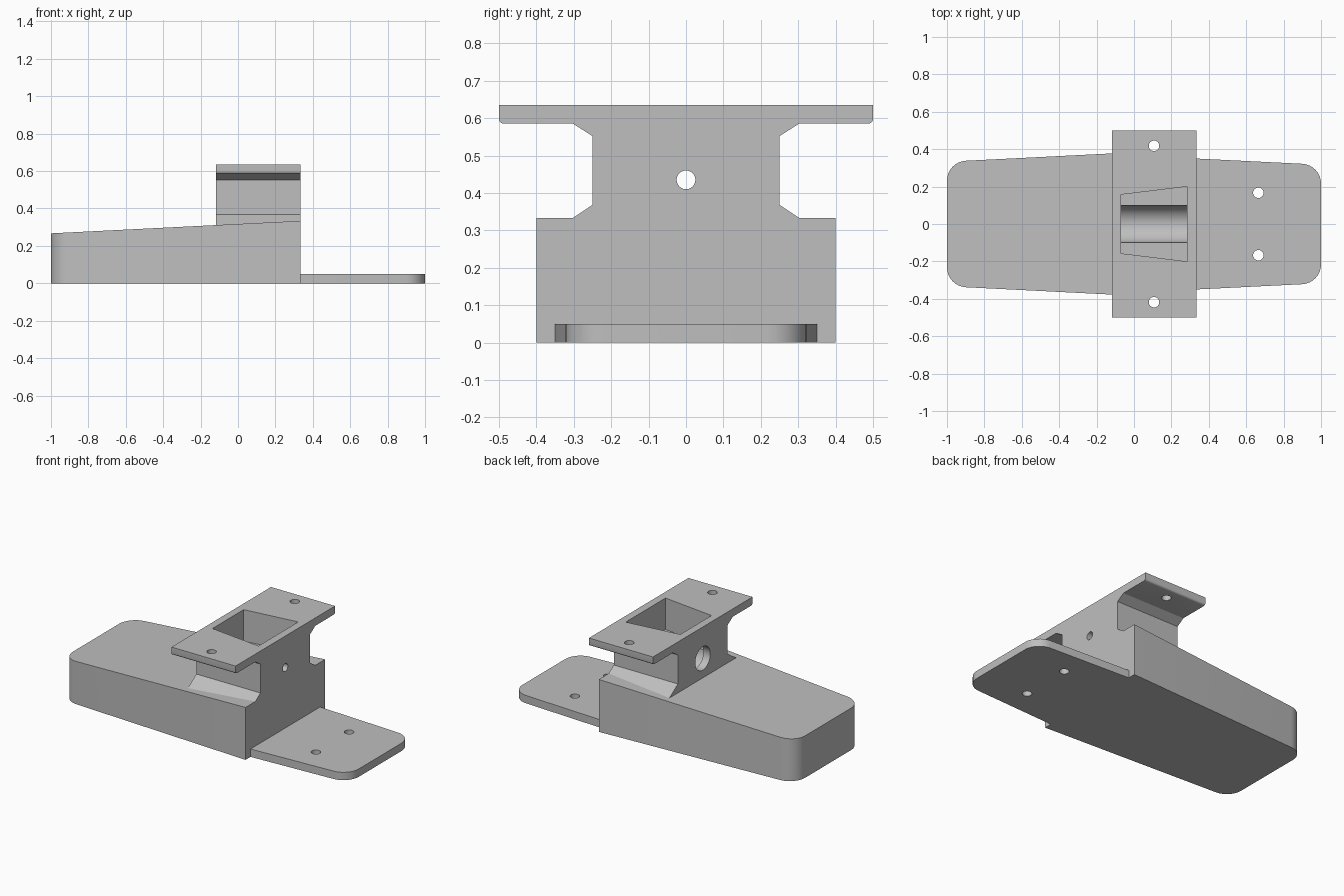
import bpy, bmesh
from mathutils import Matrix

cube = bpy.data.objects.get("Cube")
if cube:
    bpy.data.objects.remove(cube, do_unlink=True)

grey = bpy.data.materials.new("light grey")
grey.use_nodes = True
colour = (0.52, 0.52, 0.52, 1)
grey.diffuse_color = colour
grey.node_tree.nodes["Principled BSDF"].inputs["Base Color"].default_value = colour


def finish(name, bm):
    bmesh.ops.recalc_face_normals(bm, faces=bm.faces)
    mesh = bpy.data.meshes.new(name)
    bm.to_mesh(mesh)
    bm.free()
    mesh.materials.append(grey)
    obj = bpy.data.objects.new(name, mesh)
    bpy.context.collection.objects.link(obj)
    return obj


def prism(name, points, axis, lo, hi, round_if=None, radius=0, segments=8):
    """Extrude a 2D outline along an axis, rounding the chosen long edges."""
    place = (lambda a, b, t: (t, a, b)) if axis == 'X' else (lambda a, b, t: (a, b, t))
    bm = bmesh.new()
    face = bm.faces.new([bm.verts.new(place(a, b, lo)) for a, b in points])
    new = bmesh.ops.extrude_face_region(bm, geom=[face])["geom"]
    bmesh.ops.translate(bm, vec=place(0, 0, hi - lo),
                        verts=[g for g in new if isinstance(g, bmesh.types.BMVert)])
    if round_if:
        edges = [e for e in bm.edges if all(round_if(v.co) for v in e.verts)
                 and abs((e.verts[0].co - e.verts[1].co)[0 if axis == 'X' else 2]) > 0.01]
        bmesh.ops.bevel(bm, geom=edges, offset=radius, segments=segments,
                        profile=0.5, affect='EDGES')
    return finish(name, bm)


def cylinder(name, axis, radius, centre, length, sides=48):
    bm = bmesh.new()
    turn = Matrix.Rotation(1.5707963, 4, 'Y') if axis == 'X' else Matrix()
    bmesh.ops.create_cone(bm, cap_ends=True, segments=sides, radius1=radius,
                          radius2=radius, depth=length,
                          matrix=Matrix.Translation(centre) @ turn)
    return finish(name, bm)


def combine(target, other, operation):
    mod = target.modifiers.new(operation, 'BOOLEAN')
    mod.operation, mod.solver, mod.object = operation, 'EXACT', other
    bpy.ops.object.select_all(action='DESELECT')
    bpy.context.view_layer.objects.active = target
    target.select_set(True)
    bpy.ops.object.modifier_apply(modifier=mod.name)
    bpy.data.objects.remove(other, do_unlink=True)


def mirrored(half):
    return half + [(-a, b) for a, b in reversed(half)]


STEP, NECK = 0.333, -0.118

# Tapered body with a sloping top and rounded outer corners
body = prism("mounting_bracket",
             [(-1, -0.333), (STEP, -0.4), (STEP, 0.4), (-1, 0.333)], 'Z', 0, 0.2,
             lambda co: co.x < -0.9, 0.1)
for v in body.data.vertices:
    if v.co.z > 0.1:
        v.co.z = 0.267 + (v.co.x + 1) * 0.05

# Thin mounting plate
plate = prism("mounting_plate",
              [(0.25, -0.354), (1, -0.317), (1, 0.317), (0.25, 0.354)], 'Z', 0, 0.05,
              lambda co: co.x > 0.9, 0.1)

# Waisted neck with its top flange
neck = prism("neck_and_flange",
             mirrored([(0.355, 0.298), (0.25, 0.368), (0.25, 0.552),
                       (0.302, 0.585), (0.5, 0.585), (0.5, 0.635)]), 'X', NECK, STEP,
             lambda co: abs(co.y) > 0.49 and co.z < 0.6, 0.013, 4)

combine(body, neck, 'UNION')
combine(body, plate, 'UNION')

# Wedge-shaped pocket with a round trough in its floor
AXIS = 0.435
pocket = prism("pocket_cutter",
               [(-0.07, -0.157), (0.284, -0.2), (0.284, 0.2), (-0.07, 0.157)],
               'Z', AXIS, 0.7)
combine(body, pocket, 'DIFFERENCE')
combine(body, cylinder("trough_cutter", 'X', 0.1, (0.107, 0, AXIS), 0.354), 'DIFFERENCE')

# Large and small bores through the neck ends
combine(body, cylinder("large_bore", 'X', 0.075, (-0.1, 0, AXIS), 0.14), 'DIFFERENCE')
combine(body, cylinder("small_bore", 'X', 0.025, (0.3, 0, AXIS), 0.14), 'DIFFERENCE')

# Screw holes in the flange and the plate
for side in (-1, 1):
    for x, y, z in ((0.107, 0.418, 0.61), (0.665, 0.167, 0.025)):
        combine(body, cylinder("screw_hole", 'Z', 0.028, (x, y * side, z), 0.15, 32),
                'DIFFERENCE')

bpy.ops.object.select_all(action='DESELECT')
body.select_set(True)
bpy.context.view_layer.objects.active = body
bpy.ops.object.shade_smooth_by_angle(angle=0.45)
